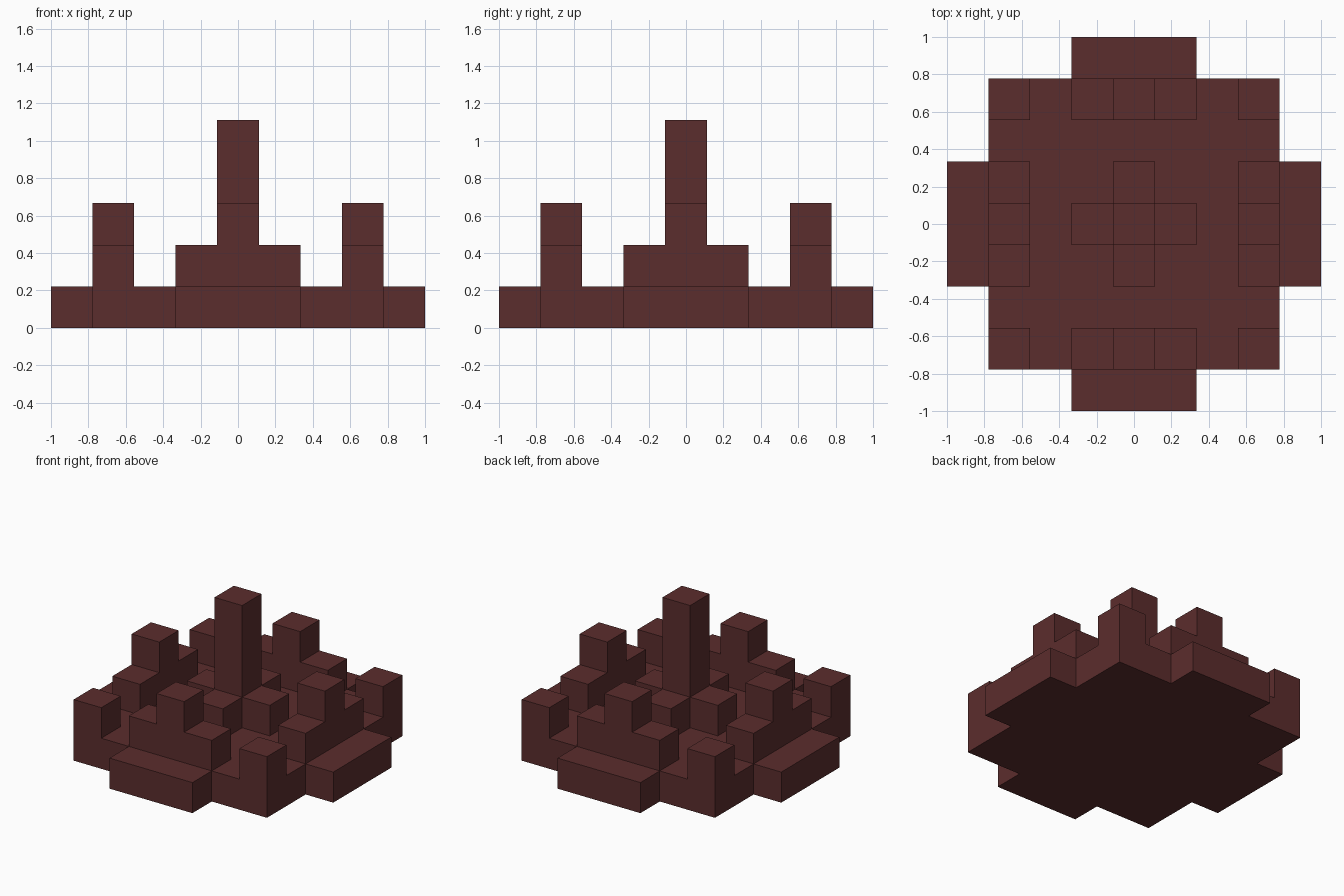
import bpy
from mathutils import Matrix, Vector
from math import pi

if "Cube" in bpy.data.objects:
    bpy.data.objects.remove(bpy.data.objects["Cube"], do_unlink=True)

U = 2 / 9  # one block

brick = bpy.data.materials.new("dark_red_brick")
brick.use_nodes = True
COLOR = (0.105, 0.026, 0.026, 1)
brick.diffuse_color = COLOR
brick.node_tree.nodes["Principled BSDF"].inputs["Base Color"].default_value = COLOR


def block(name, center, size, bottom, height, turn=0):
    """Box in block units, turned about the vertical axis by quarter turns."""
    rot = Matrix.Rotation(turn * pi / 2, 4, 'Z')
    place = Matrix.Translation(Vector((*center, bottom + height / 2)) * U)
    scale = Matrix.Diagonal((size[0] * U, size[1] * U, height * U, 1))
    bpy.ops.mesh.primitive_cube_add(size=1)
    ob = bpy.context.object
    ob.name = name
    ob.data.transform(rot @ place @ scale)
    ob.data.materials.append(brick)
    return ob


# Floor and central spire with its four buttresses
block("floor", (0, 0), (7, 7), 0, 1)
block("spire", (0, 0), (1, 1), 1, 4)

# Parts repeated on each of the four sides
for turn, side in enumerate(("front", "left", "back", "right")):
    block(side + "_step", (0, -4), (3, 1), 0, 1, turn)
    block(side + "_wall_tower", (0, -3), (1, 1), 1, 2, turn)
    for x in (-1, 1):
        block(side + "_wall_end", (x, -3), (1, 1), 1, 1, turn)
    block(side + "_corner_post", (3, -3), (1, 1), 1, 1, turn)
    block(side + "_spire_buttress", (0, -1), (1, 1), 1, 1, turn)
